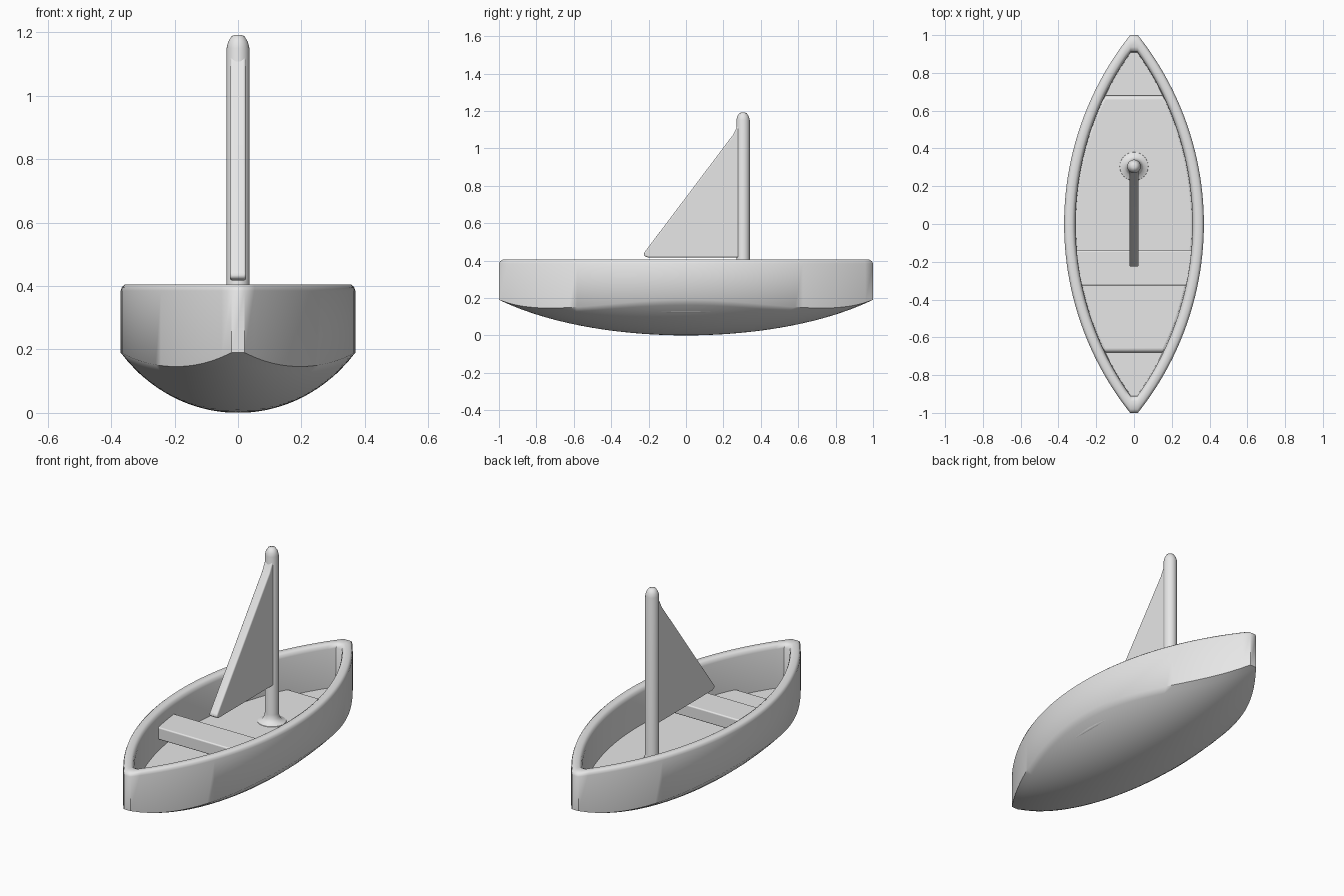
import bpy, bmesh, math

if "Cube" in bpy.data.objects:
    bpy.data.objects.remove(bpy.data.objects["Cube"])

GREY = (0.8, 0.8, 0.8, 1)
mat = bpy.data.materials.new("plain grey")
mat.use_nodes = True
mat.diffuse_color = GREY
mat.node_tree.nodes["Principled BSDF"].inputs["Base Color"].default_value = GREY


def finish(name, bm, bevel=0, angle=45):
    """Turn a bmesh into a smooth-shaded object, with optional soft edges."""
    bmesh.ops.recalc_face_normals(bm, faces=bm.faces)
    mesh = bpy.data.meshes.new(name)
    bm.to_mesh(mesh)
    bm.free()
    mesh.materials.append(mat)
    obj = bpy.data.objects.new(name, mesh)
    bpy.context.collection.objects.link(obj)
    bpy.ops.object.select_all(action="DESELECT")
    obj.select_set(True)
    bpy.context.view_layer.objects.active = obj
    bpy.ops.object.shade_smooth_by_angle(angle=math.radians(angle))
    if bevel:
        mod = obj.modifiers.new("soft edges", "BEVEL")
        mod.width = bevel
        mod.segments = 4
        mod.limit_method = "ANGLE"
    return obj


def half_width(y, width, length):
    """Half width of a pointed oval made from two circular arcs."""
    radius = (length ** 2 + width ** 2) / (2 * width)
    return math.sqrt(radius ** 2 - y ** 2) - radius + width


def outline(width, length, y0, y1, steps=48, blunt=0.025):
    ys = [y0 + (y1 - y0) * i / steps for i in range(steps + 1)]
    side = [(half_width(y, width, length + blunt), y) for y in ys]
    return side + [(-x, y) for x, y in reversed(side)]


def loft(bm, rows):
    """Join closed rows of points and cap both ends."""
    rings = [[bm.verts.new(p) for p in row] for row in rows]
    for a, b in zip(rings, rings[1:]):
        for i in range(len(a)):
            j = (i + 1) % len(a)
            bm.faces.new((a[i], a[j], b[j], b[i]))
    bm.faces.new(rings[0])
    bm.faces.new(rings[-1])


def keel_z(x, y):
    r2 = min((x / 0.37) ** 2 + y ** 2, 1)
    return 0.19 * (1 - math.sqrt(1 - 0.6 * r2)) / (1 - math.sqrt(0.4))


# Hull: rounded bottom, upright sides, rolled rim and open inside
plan = outline(0.37, 1, -1, 1)
rows = []
for i in range(1, 17):
    s = i / 16
    rows.append([(x * s, y * s, keel_z(x * s, y * s)) for x, y in plan])
rim = [(0, 0.385), (0.07, 0.397), (0.22, 0.405), (0.7, 0.405),
       (0.9, 0.397), (1, 0.38), (1.05, 0.16)]
for t, z in rim:
    length = 1 - 0.09 * t
    rows.append([(x, y, z) for x, y in
                 outline(0.37 - 0.06 * t, length, -length, length)])
bm = bmesh.new()
loft(bm, rows)
finish("hull", bm, angle=50)


# Floor and bench: slices of the inside outline
def slab(name, y0, y1, z0, z1, bevel):
    shape = outline(0.32, 0.92, y0, y1, 24)
    bm = bmesh.new()
    loft(bm, [[(x, y, z) for x, y in shape] for z in (z0, z1)])
    return finish(name, bm, bevel)


slab("floor", -0.68, 0.68, 0.12, 0.2, 0.02)
slab("bench", -0.325, -0.14, 0.26, 0.33, 0.025)

# Mast: turned pole with flared foot and rounded tip
pole = [(0.08, 0.19), (0.075, 0.202), (0.052, 0.21), (0.04, 0.228),
        (0.036, 0.25), (0.036, 1.15), (0.031, 1.17), (0.02, 1.188), (0.008, 1.192)]
ring = [math.tau * i / 24 for i in range(24)]
bm = bmesh.new()
loft(bm, [[(r * math.cos(a), 0.305 + r * math.sin(a), z) for a in ring]
          for r, z in pole])
finish("mast", bm)

# Sail: thick triangle running forward from the mast
triangle = [(-0.225, 0.425), (-0.205, 0.417), (0.3, 0.417), (0.3, 1.16),
            (0.265, 1.1), (0.25, 1.07), (-0.225, 0.44)]
bm = bmesh.new()
loft(bm, [[(x, y, z) for y, z in triangle] for x in (-0.025, 0.025)])
finish("sail", bm, 0.008)
